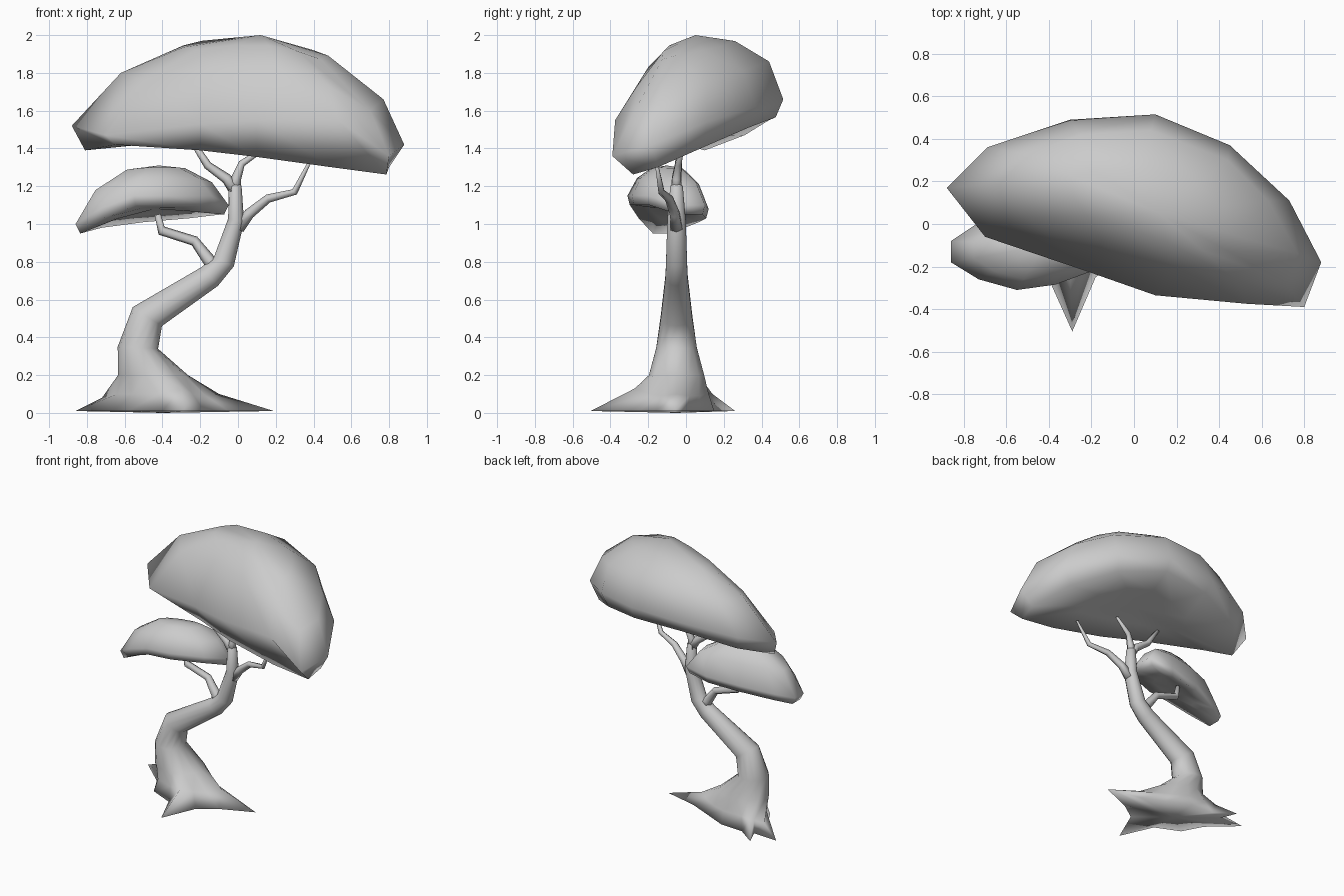
import bpy, bmesh
from math import sin, cos, pi, radians
from mathutils import Vector


def loft(name, rings, start, end):
    """Skin equal-sized rings and close both ends with a fan to a pole point."""
    bm = bmesh.new()
    loops = [[bm.verts.new(p) for p in ring] for ring in rings]
    n = len(loops[0])
    for a, b in zip(loops, loops[1:]):
        for i in range(n):
            j = (i + 1) % n
            bm.faces.new((a[i], a[j], b[j], b[i]))
    for loop, pole in ((loops[0], start), (loops[-1], end)):
        v = bm.verts.new(pole)
        for i in range(n):
            bm.faces.new((loop[i], loop[(i + 1) % n], v))
    bmesh.ops.recalc_face_normals(bm, faces=bm.faces[:])
    me = bpy.data.meshes.new(name)
    bm.to_mesh(me)
    bm.free()
    me.polygons.foreach_set("use_smooth", [True] * len(me.polygons))
    ob = bpy.data.objects.new(name, me)
    bpy.context.collection.objects.link(ob)
    return ob


def toward(ring, pole, scale, lift):
    """Shrink a ring sideways toward a pole and move its height part way there."""
    return [(pole[0] + (x - pole[0]) * scale, pole[1] + (y - pole[1]) * scale,
             z + (pole[2] - z) * lift) for x, y, z in ring]


def tube(name, path, sides=6):
    """Tapered branch along (x, y, z, radius) points."""
    pts = [Vector(p[:3]) for p in path]
    rings = []
    for i, p in enumerate(pts):
        d = (pts[min(i + 1, len(pts) - 1)] - pts[max(i - 1, 0)]).normalized()
        v = Vector((0, 1, 0))
        v = (v - d * v.dot(d)).normalized()
        u = v.cross(d)
        r = path[i][3]
        rings.append([p + r * (cos(2 * pi * k / sides) * u + sin(2 * pi * k / sides) * v)
                      for k in range(sides)])
    return loft(name, rings, pts[0], pts[-1])


# Trunk: star-shaped root flare, then tilted sections up to the fork
N = 14
roots = [(.19, -.06), (-.06, .0), (-.22, .07), (-.4, .15), (-.58, .16), (-.72, .26), (-.67, .14),
         (-.86, .15), (-.66, -.03), (-.58, -.18), (-.4, -.26), (-.29, -.505), (-.18, -.25), (-.05, -.16)]
flare = [(-.1, -.05, .1), (-.19, .02, .09), (-.28, .07, .09), (-.4, .12, .1), (-.55, .12, .1),
         (-.63, .14, .1), (-.64, .1, .085), (-.72, .09, .08), (-.64, -.05, .1), (-.56, -.16, .1),
         (-.42, -.21, .1), (-.3, -.27, .13), (-.24, -.19, .1), (-.17, -.13, .09)]
rings = [[(x, y, .01) for x, y in roots], flare]
# centre x, centre z, in-plane radius, y radius, tilt in degrees
for cx, cz, ru, rv, tilt in [(-.45, .2, .185, .15, 0), (-.53, .345, .107, .11, 3),
                             (-.48, .51, .092, .085, 33), (-.15, .722, .066, .06, 48),
                             (-.075, .8, .058, .057, 25),
                             (-.01, 1.02, .043, .05, 12), (-.015, 1.2, .034, .034, -4)]:
    t = radians(tilt)
    ring = []
    for k in range(N):
        a = 2 * pi * k / N
        ring.append((cx + ru * cos(a) * cos(t), -.05 + rv * sin(a), cz - ru * cos(a) * sin(t)))
    rings.append(ring)
loft("trunk", rings, (-.4, -.05, 0), (-.018, -.05, 1.235))

# Branches
tube("branch_low_left", [(-.11, -.05, .75, .05), (-.155, -.045, .81, .034), (-.23, -.03, .91, .027),
                         (-.405, -.03, .965, .026), (-.425, -.03, 1.05, .017)])
tube("branch_right", [(0, -.05, .98, .036), (.06, -.06, 1.055, .028), (.16, -.09, 1.135, .023),
                      (.3, -.13, 1.17, .018), (.385, -.16, 1.34, .008)])
tube("branch_top_left", [(-.01, -.05, 1.17, .034), (-.06, -.05, 1.24, .028),
                         (-.16, -.04, 1.31, .022), (-.25, -.03, 1.45, .014)])
tube("branch_top_right", [(-.02, -.05, 1.17, .034), (-.01, -.05, 1.24, .027),
                          (.02, -.04, 1.32, .019), (.14, -.02, 1.4, .01)])

# Large canopy: lower edge, widest rim, shoulder, then crown
low = [(-.81, .1, 1.39), (-.64, .31, 1.47), (-.28, .44, 1.55), (.1, .475, 1.565), (.42, .33, 1.51),
       (.66, .1, 1.41), (.8, -.15, 1.3), (.785, -.28, 1.262), (.5, -.29, 1.3), (.1, -.24, 1.355),
       (-.2, -.15, 1.39), (-.65, -.01, 1.42)]
rim = [(-.88, .17, 1.52), (-.69, .36, 1.58), (-.3, .49, 1.64), (.1, .515, 1.66), (.45, .37, 1.62),
       (.73, .11, 1.54), (.88, -.18, 1.42), (.8, -.39, 1.36), (.53, -.375, 1.55), (.1, -.335, 1.55),
       (-.2, -.23, 1.53), (-.7, -.06, 1.47)]
shoulder = [(-.62, .19, 1.8), (-.5, .33, 1.81), (-.25, .42, 1.85), (.08, .44, 1.86), (.44, .3, 1.81),
            (.63, .11, 1.75), (.77, -.14, 1.66), (.7, -.27, 1.6), (.48, -.26, 1.73), (.2, -.2, 1.83),
            (-.15, -.08, 1.83), (-.5, .03, 1.76)]
crown, under = (.12, .05, 2.0), (.03, .08, 1.46)
top = toward(shoulder, crown, .55, .68)
top[1], top[2], top[3] = (-.29, .22, 1.945), (-.19, .25, 1.97), (.05, .26, 1.968)
loft("large_canopy", [toward(low, under, .5, .6), low, rim, shoulder, top], under, crown)

# Small canopy
rim = [(-.86, -.08, 1.0), (-.74, 0, 1.03), (-.5, .08, 1.06), (-.25, .12, 1.08), (-.07, .1, 1.1),
       (-.05, -.04, 1.1), (-.14, -.2, 1.15), (-.37, -.285, 1.15), (-.55, -.31, 1.15),
       (-.73, -.26, 1.08), (-.86, -.18, 1.0)]
crown, under = (-.42, -.1, 1.31), (-.44, -.1, 1.08)
low = [(x, y, z - .05) for x, y, z in toward(rim, under, .94, 0)]
loft("small_canopy", [toward(low, under, .5, .6), low, rim, toward(rim, crown, .76, .58),
                      toward(rim, crown, .38, .93)], under, crown)
